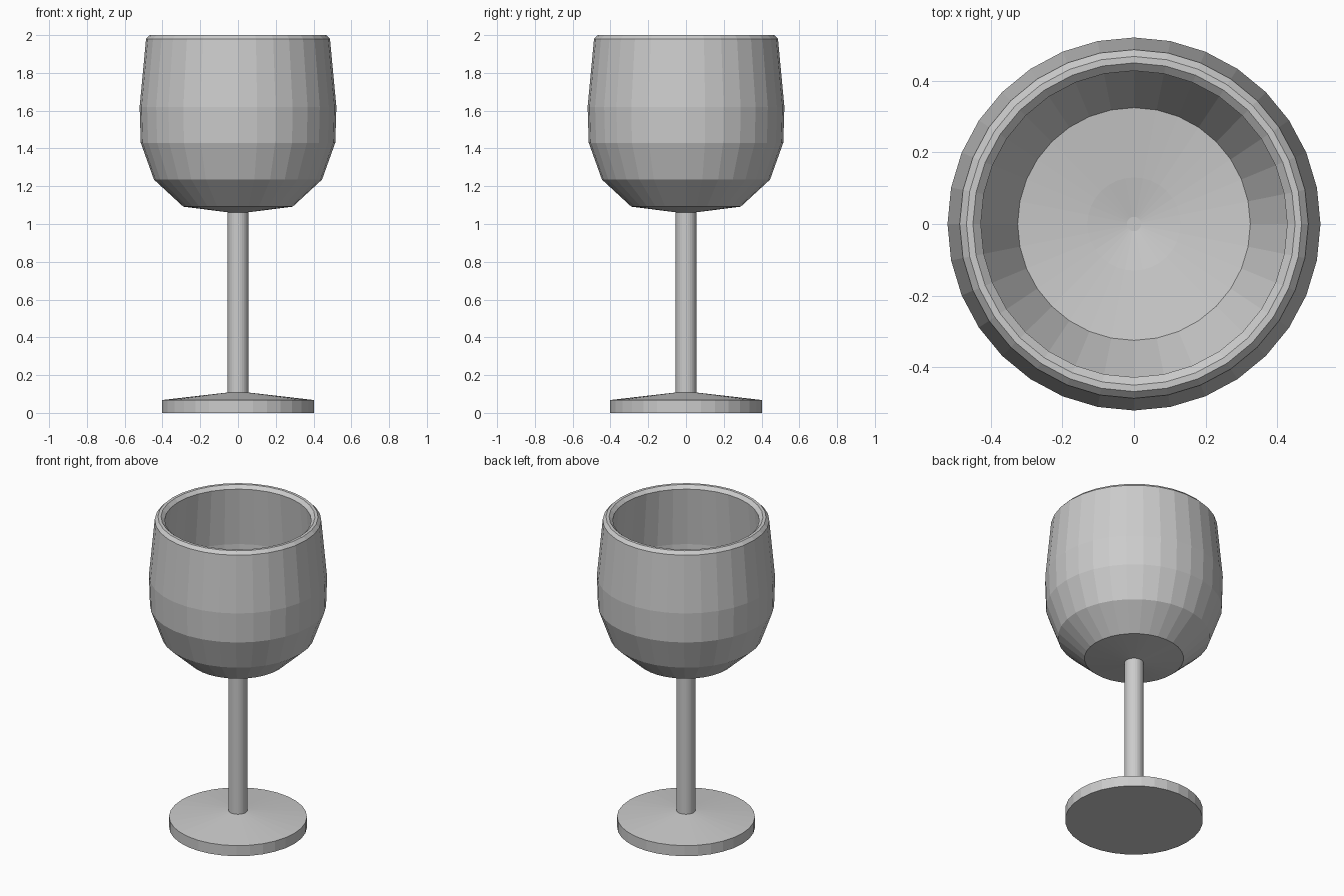
import bpy, bmesh, math

if "Cube" in bpy.data.objects:
    bpy.data.objects.remove(bpy.data.objects["Cube"])

SIDES = 32


def lathe(name, profile):
    """Revolve (radius, height) points around z; radius 0 becomes a pole."""
    bm = bmesh.new()
    rings = []
    for r, z in profile:
        if r == 0:
            rings.append([bm.verts.new((0, 0, z))] * SIDES)
        else:
            angles = [2 * math.pi * i / SIDES for i in range(SIDES)]
            rings.append([bm.verts.new((r * math.cos(a), r * math.sin(a), z)) for a in angles])
    for low, high in zip(rings, rings[1:]):
        for i in range(SIDES):
            j = (i + 1) % SIDES
            corners = dict.fromkeys((low[i], low[j], high[j], high[i]))
            bm.faces.new(list(corners))
    mesh = bpy.data.meshes.new(name)
    bm.to_mesh(mesh)
    bm.free()
    obj = bpy.data.objects.new(name, mesh)
    bpy.context.collection.objects.link(obj)
    return obj


# Disc foot with a gently sloped top
lathe("foot", [(0, 0), (0.403, 0), (0.403, 0.068), (0.055, 0.108)])

# Straight stem
lathe("stem", [(0.055, 0.108), (0.055, 1.062)])

# Bowl: outside, chamfered rim, inside wall and dished floor
lathe("bowl", [
    (0.055, 1.062), (0.29, 1.092), (0.445, 1.235), (0.515, 1.43),
    (0.521, 1.62), (0.487, 1.98), (0.468, 2.0),
    (0.45, 2.0), (0.428, 1.98), (0.462, 1.61), (0.455, 1.44),
    (0.325, 1.18), (0.13, 1.155), (0.02, 1.135), (0, 1.135),
])
